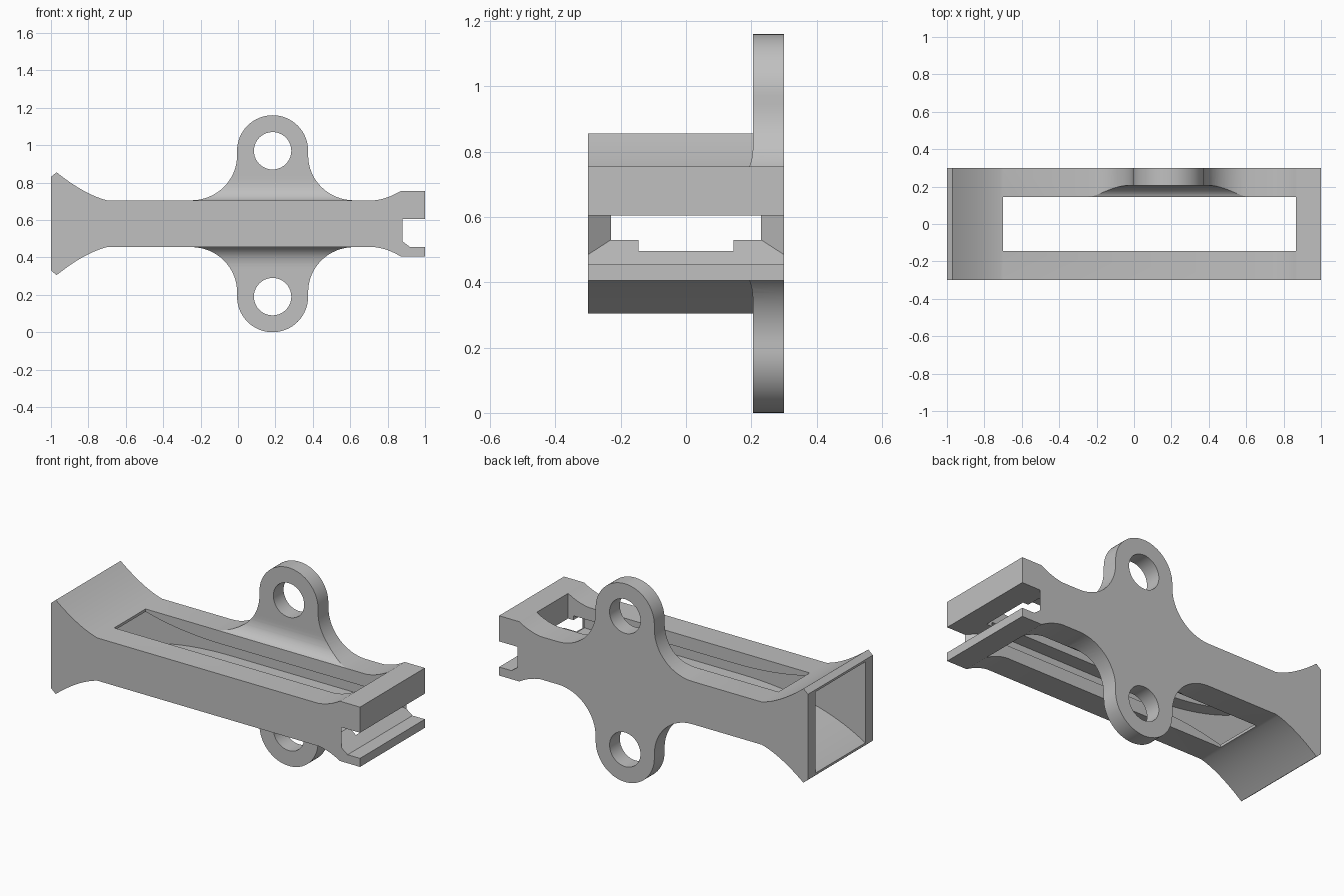
import bpy, bmesh, math
from mathutils import Vector

MID = 0.58  # height of the symmetry plane

cube = bpy.data.objects.get("Cube")
if cube:
    bpy.data.objects.remove(cube)

grey = bpy.data.materials.new("plain grey")
grey.use_nodes = True
grey.diffuse_color = (0.53, 0.53, 0.53, 1)
grey.node_tree.nodes["Principled BSDF"].inputs["Base Color"].default_value = grey.diffuse_color


def finish(name, bm):
    bmesh.ops.recalc_face_normals(bm, faces=bm.faces)
    mesh = bpy.data.meshes.new(name)
    bm.to_mesh(mesh)
    bm.free()
    mesh.materials.append(grey)
    ob = bpy.data.objects.new(name, mesh)
    bpy.context.collection.objects.link(ob)
    return ob


def prism(name, outline, lo, hi, axis="y"):
    """Extrude an (x, z) outline along y, or a (y, z) outline along x."""
    bm = bmesh.new()
    place = (lambda a, b: (a, lo, b)) if axis == "y" else (lambda a, b: (lo, a, b))
    face = bm.faces.new([bm.verts.new(place(a, b)) for a, b in outline])
    new = bmesh.ops.extrude_face_region(bm, geom=[face])["geom"]
    step = Vector((0, hi - lo, 0)) if axis == "y" else Vector((hi - lo, 0, 0))
    bmesh.ops.translate(bm, vec=step, verts=[v for v in new if isinstance(v, bmesh.types.BMVert)])
    return finish(name, bm)


def bezier(a, b, c, n=16):
    return [tuple((1 - t) ** 2 * p + 2 * t * (1 - t) * q + t * t * r for p, q, r in zip(a, b, c))
            for t in (i / n for i in range(n + 1))]


def arc(cx, cz, rx, rz, start, end, n=16):
    angles = [math.radians(start + (end - start) * i / n) for i in range(n + 1)]
    return [(cx + rx * math.cos(a), cz + rz * math.sin(a)) for a in angles]


def mirrored(upper):
    """Close an upper outline with its reflection below the symmetry plane."""
    return upper + [(a, 2 * MID - b) for a, b in reversed(upper)]


def boolean(target, tool, operation):
    mod = target.modifiers.new(operation.title(), "BOOLEAN")
    mod.operation, mod.object, mod.solver = operation, tool, "EXACT"
    bpy.context.view_layer.objects.active = target
    bpy.ops.object.modifier_apply(modifier=mod.name)
    bpy.data.objects.remove(tool)


# Main bar, flared at one end and stepped at the other
upper = [(-1, 0.83)]
upper += bezier((-0.97, 0.855), (-0.82, 0.735), (-0.7, 0.705))
upper += bezier((0.73, 0.705), (0.80, 0.713), (0.87, 0.755), 10) + [(1, 0.755)]
body = prism("bracket_body", mirrored(upper), -0.3, 0.3)

# Mounting ears with a swept root, thickened by a fillet where they meet the bar
ear = arc(-0.25, 0.945, 0.245, 0.24, -90, 0)
ear += arc(0.185, 0.97, 0.19, 0.19, 180, 0, 32)
ear += arc(0.62, 0.945, 0.245, 0.24, 180, 270)
ears = prism("mounting_ears", mirrored(ear), 0.14, 0.3)
root = [(0.3, 1.3), (0.205, 1.3)] + bezier((0.205, 0.82), (0.205, 0.73), (0.145, 0.705), 12)
boolean(ears, prism("ear_section", mirrored(root), -0.5, 0.9, "x"), "INTERSECT")
boolean(body, ears, "UNION")

# Bolt holes
for z in (0.97, 2 * MID - 0.97):
    circle = arc(0.185, z, 0.1, 0.1, 0, 360, 40)[:-1]
    boolean(body, prism("bolt_hole", circle, 0.1, 0.4), "DIFFERENCE")

# Funnel-shaped inner cavity
funnel = bezier((-1.02, 0.83), (-0.72, 0.63), (-0.2, 0.63), 20) + [(0.83, 0.63)]
boolean(body, prism("cavity", mirrored(funnel), -0.23, 0.23), "DIFFERENCE")

# Notch across the stepped end
notch = [(0.88, 0.605), (1.1, 0.605), (1.1, 0.455), (0.92, 0.455), (0.88, 0.485)]
boolean(body, prism("notch", notch, -0.4, 0.4), "DIFFERENCE")

# Tapered lead-in from the notch to the cavity
bm = bmesh.new()
for x, y, low in ((0.82, 0.23, 0.53), (0.9, 0.323, 0.47)):
    for side in (-y, y):
        for z in (low, 0.605):
            bm.verts.new((x, side, z))
bmesh.ops.convex_hull(bm, input=bm.verts)
boolean(body, finish("lead_in", bm), "DIFFERENCE")

# Long slot through top and bottom
slot = [(-0.7, -0.2), (0.865, -0.2), (0.865, 1.4), (-0.7, 1.4)]
boolean(body, prism("slot", slot, -0.145, 0.145), "DIFFERENCE")

# Smooth the curves, keep edges crisp
bpy.ops.object.select_all(action="DESELECT")
body.select_set(True)
bpy.context.view_layer.objects.active = body
bpy.ops.object.shade_smooth_by_angle(angle=math.radians(25))
